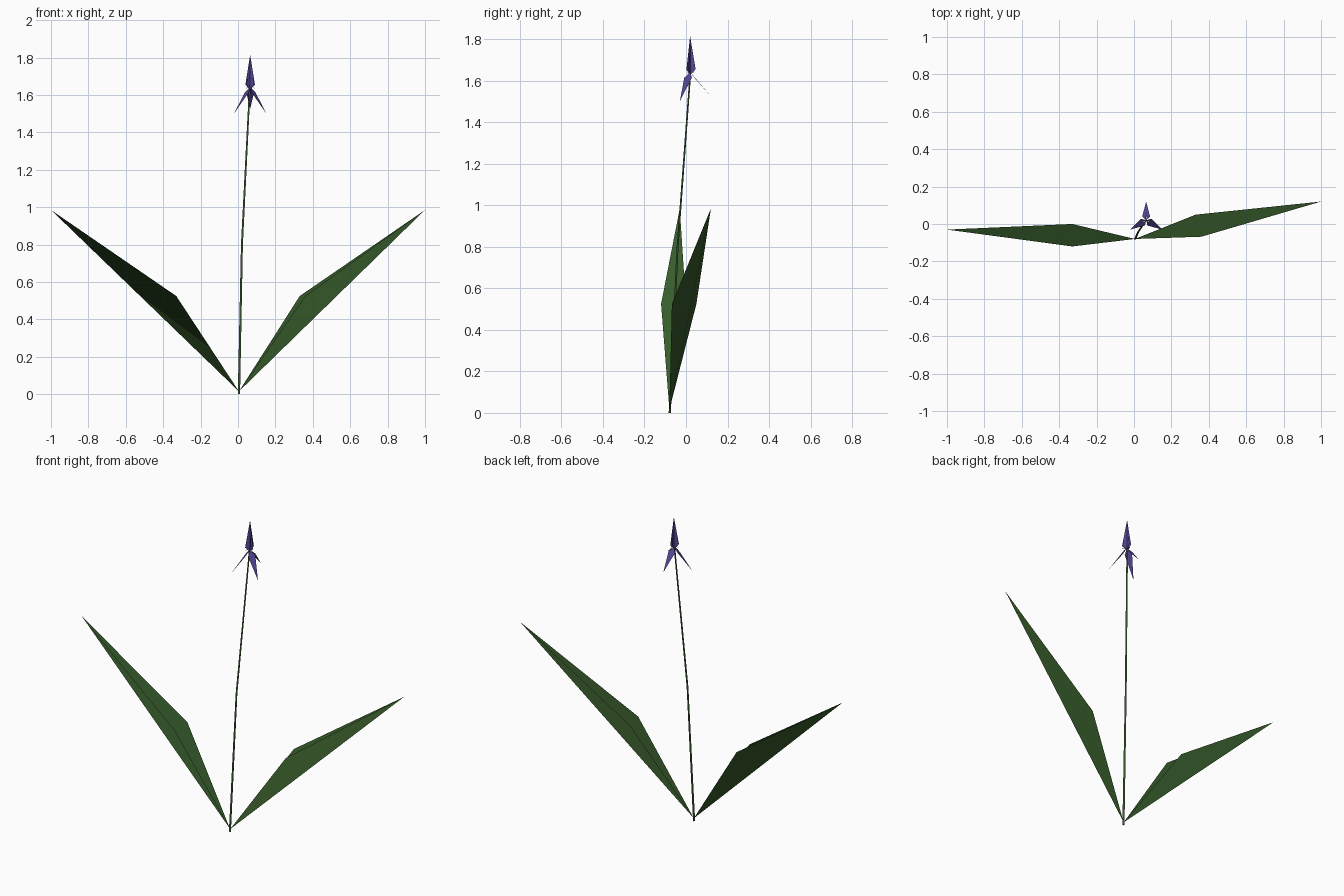
import bpy, math
from mathutils import Vector

if "Cube" in bpy.data.objects:
    bpy.data.objects.remove(bpy.data.objects["Cube"])


def material(name, colour):
    m = bpy.data.materials.new(name)
    m.diffuse_color = (*colour, 1)
    m.use_nodes = True
    m.node_tree.nodes["Principled BSDF"].inputs["Base Color"].default_value = m.diffuse_color
    return m


LEAF = material("leaf green", (0.042, 0.115, 0.026))
STEM = material("stem green", (0.035, 0.085, 0.025))
PURPLE = material("petal purple", (0.085, 0.06, 0.30))
WHITE = material("marking white", (0.8, 0.8, 0.78))


def mesh_object(name, verts, faces, mat):
    me = bpy.data.meshes.new(name)
    me.from_pydata([tuple(v) for v in verts], [], faces)
    me.materials.append(mat)
    ob = bpy.data.objects.new(name, me)
    bpy.context.collection.objects.link(ob)
    me.update()
    return ob


def even_normals(ob):
    # One shared normal per blade, so the fold shades evenly
    me = ob.data
    n = sum((p.normal * p.area for p in me.polygons), Vector()).normalized()
    for p in me.polygons:
        p.use_smooth = True
    me.normals_split_custom_set([tuple(n)] * len(me.loops))


# Long leaves: two triangles folded along the line from root to tip
root = (0.005, -0.08, 0.015)
left_leaf = mesh_object(
    "left_leaf",
    [root, (-1, -0.03, 0.985), (-0.33, 0, 0.525), (-0.33, -0.12, 0.525)],
    [(0, 2, 1), (0, 1, 3)], LEAF)
right_leaf = mesh_object(
    "right_leaf",
    [root, (1, 0.12, 0.985), (0.33, 0.05, 0.525), (0.36, -0.068, 0.525)],
    [(0, 1, 2), (0, 3, 1)], LEAF)
for leaf in (left_leaf, right_leaf):
    # Keep the stored normal on the upper, inner side
    if sum(p.normal.z for p in leaf.data.polygons) < 0:
        leaf.data.flip_normals()
    even_normals(leaf)

# Thin three-sided stem with a gentle bend
path = [(0.005, -0.08, 0, 0.007), (0.021, -0.042, 0.8, 0.006),
        (0.063, 0.02, 1.64, 0.005)]
verts = [(x + r * math.cos(a), y + r * math.sin(a), z)
         for x, y, z, r in path
         for a in (math.radians(90 + 120 * k) for k in range(3))]
faces = [(3 * i + k, 3 * i + (k + 1) % 3, 3 * i + 3 + (k + 1) % 3, 3 * i + 3 + k)
         for i in range(2) for k in range(3)]
mesh_object("stem", verts, faces + [(2, 1, 0), (6, 7, 8)], STEM)

# Flower
CX, CY = 0.065, 0.02


def kite(name, angle, base, side, tip, half, mat):
    """Kite petal; base, side and tip are (radius, height) pairs."""
    out = Vector((math.cos(angle), math.sin(angle), 0))
    across = Vector((-out.y, out.x, 0))

    def at(rz, w=0):
        return Vector((CX, CY, rz[1])) + out * rz[0] + across * w
    return mesh_object(name, [at(base), at(side, -half), at(tip), at(side, half)],
                       [(0, 1, 2), (0, 2, 3)], mat)


for i in range(3):
    a = math.radians(90 + 120 * i)
    tip_z = 1.525 if i == 0 else 1.50
    # Drooping petal with its pale marking
    kite(f"drooping_petal_{i + 1}", a, (0.0, 1.642), (0.02, 1.615),
         (0.1, tip_z), 0.021, PURPLE)
    kite(f"petal_marking_{i + 1}", a, (0.004, 1.643), (0.014, 1.641),
         (0.029, 1.634), 0.005, WHITE)
    # Upright petal standing between two drooping ones
    kite(f"upright_petal_{i + 1}", a + math.pi / 3, (0.004, 1.63), (0.018, 1.655),
         (0.0, 1.815), 0.02, PURPLE)
